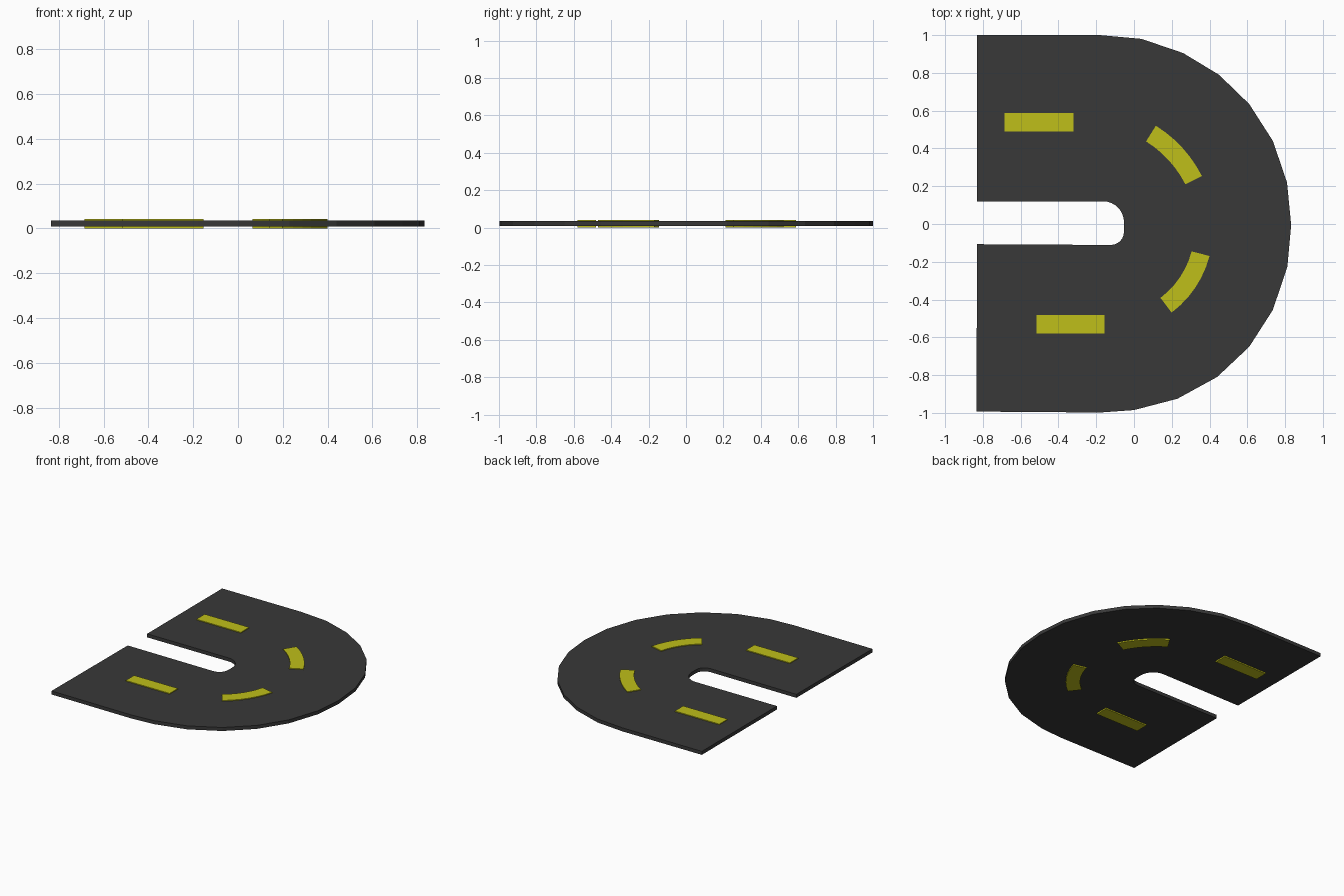
import bpy, bmesh
from math import cos, sin, radians

if "Cube" in bpy.data.objects:
    bpy.data.objects.remove(bpy.data.objects["Cube"])


def material(name, color):
    m = bpy.data.materials.new(name)
    m.diffuse_color = color
    m.use_nodes = True
    m.node_tree.nodes["Principled BSDF"].inputs["Base Color"].default_value = m.diffuse_color
    return m


asphalt = material("asphalt", (0.04, 0.04, 0.04, 1))
yellow = material("yellow_paint", (0.52, 0.52, 0.01, 1))


def slab(name, outline, z0, z1, mat):
    """Extrude a flat outline between two heights."""
    bm = bmesh.new()
    face = bm.faces.new([bm.verts.new((x, y, z0)) for x, y in outline])
    ext = bmesh.ops.extrude_face_region(bm, geom=[face], use_keep_orig=True)
    top = [g for g in ext["geom"] if isinstance(g, bmesh.types.BMVert)]
    bmesh.ops.translate(bm, verts=top, vec=(0, 0, z1 - z0))
    bmesh.ops.recalc_face_normals(bm, faces=bm.faces)
    # triangulate caps so the concave shapes fill cleanly
    bmesh.ops.triangulate(bm, faces=[f for f in bm.faces if len(f.verts) > 4])
    mesh = bpy.data.meshes.new(name)
    bm.to_mesh(mesh)
    bm.free()
    mesh.materials.append(mat)
    obj = bpy.data.objects.new(name, mesh)
    bpy.context.collection.objects.link(obj)
    return obj


def arc(cx, cy, r, a0, a1, n):
    angles = [radians(a0 + (a1 - a0) * i / n) for i in range(n + 1)]
    return [(cx + r * cos(a), cy + r * sin(a)) for a in angles]


# Road plate: outer bend, then the narrow slot with rounded corners
outer = [(-0.83, 1.0), (-0.18, 1.0), (0.04, 0.98), (0.26, 0.905), (0.45, 0.79),
         (0.61, 0.635), (0.735, 0.44), (0.81, 0.22), (0.832, -0.005),
         (0.812, -0.225), (0.735, -0.455), (0.61, -0.65), (0.44, -0.81),
         (0.23, -0.925), (0.0, -0.985), (-0.18, -0.998), (-0.835, -0.993)]
slot = ([(-0.83, -0.107)] + arc(-0.123, -0.041, 0.07, -90, 0, 6)
        + arc(-0.163, 0.01, 0.11, 0, 90, 8) + [(-0.83, 0.12)])
slab("road_surface", outer + slot, 0.009, 0.035, asphalt)

# Straight lane dashes
for i, (x0, x1, y0, y1) in enumerate([(-0.685, -0.32, 0.49, 0.588),
                                      (-0.515, -0.155, -0.58, -0.482)]):
    slab(f"straight_dash_{i + 1}", [(x0, y0), (x1, y0), (x1, y1), (x0, y1)],
         0.0, 0.041, yellow)

# Curved lane dashes
for i, (cx, cy, r, a0, a1) in enumerate([(-0.242, -0.052, 0.675, 27, 58),
                                         (-0.132, -0.03, 0.55, -53, -14.7)]):
    outline = arc(cx, cy, r, a0, a1, 6) + arc(cx, cy, r - 0.098, a1, a0, 6)
    slab(f"curved_dash_{i + 1}", outline, 0.0, 0.041, yellow)
